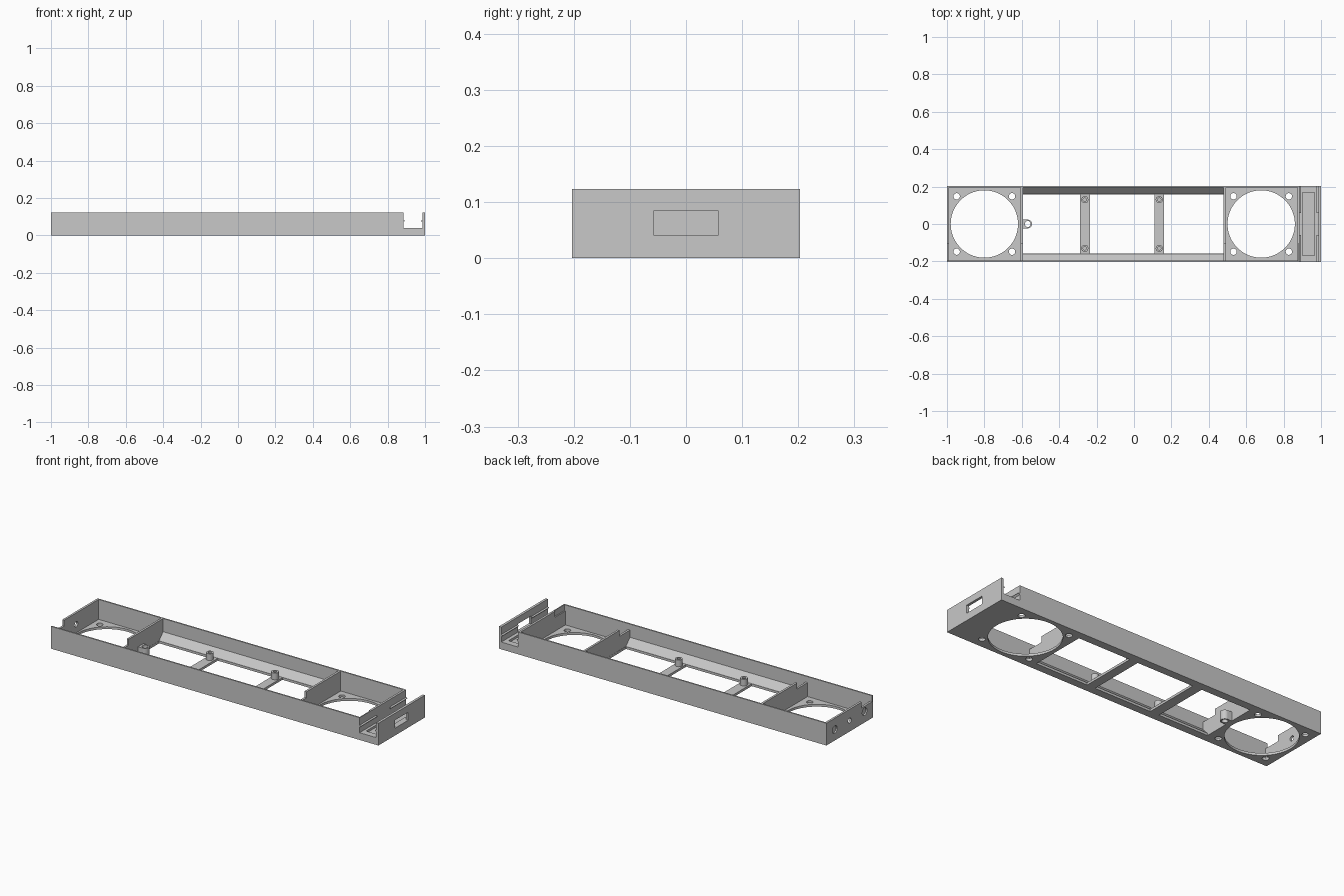
import bpy, bmesh
from mathutils import Matrix, Vector

if "Cube" in bpy.data.objects:
    bpy.data.objects.remove(bpy.data.objects["Cube"])

grey = bpy.data.materials.new("plain grey")
grey.use_nodes = True
grey.diffuse_color = (0.58, 0.58, 0.58, 1)
grey.node_tree.nodes["Principled BSDF"].inputs["Base Color"].default_value = (0.58, 0.58, 0.58, 1)

W, H, FLOOR, IN = 0.203, 0.123, 0.013, 0.195   # half width, height, floor, inner half width
SLOT, END = 0.885, 0.986                       # span of the board slot


def finish(name, bm):
    bmesh.ops.recalc_face_normals(bm, faces=bm.faces)
    mesh = bpy.data.meshes.new(name)
    bm.to_mesh(mesh)
    bm.free()
    mesh.materials.append(grey)
    obj = bpy.data.objects.new(name, mesh)
    bpy.context.scene.collection.objects.link(obj)
    return obj


def prism(name, x0, x1, profile):
    """Extrude a (y, z) profile along x."""
    bm = bmesh.new()
    face = bm.faces.new([bm.verts.new((x0, y, z)) for y, z in profile])
    new = bmesh.ops.extrude_face_region(bm, geom=[face])["geom"]
    bmesh.ops.translate(bm, vec=(x1 - x0, 0, 0),
                        verts=[v for v in new if isinstance(v, bmesh.types.BMVert)])
    return finish(name, bm)


def box(name, x0, x1, y0, y1, z0, z1):
    return prism(name, x0, x1, [(y0, z0), (y1, z0), (y1, z1), (y0, z1)])


def rod(name, centre, r, length, along_x=False, sides=32):
    bm = bmesh.new()
    turn = Matrix.Rotation(1.570796, 4, 'Y') if along_x else Matrix()
    bmesh.ops.create_cone(bm, cap_ends=True, segments=sides, radius1=r, radius2=r,
                          depth=length, matrix=Matrix.Translation(Vector(centre)) @ turn)
    return finish(name, bm)


def cut(target, cutter):
    cutter.hide_render = True
    mod = target.modifiers.new("cut", 'BOOLEAN')
    mod.operation, mod.solver, mod.object = 'DIFFERENCE', 'EXACT', cutter
    bpy.context.view_layer.objects.active = target
    bpy.ops.object.modifier_apply(modifier=mod.name)
    bpy.data.objects.remove(cutter)


def smooth(obj):
    bpy.ops.object.select_all(action='DESELECT')
    obj.select_set(True)
    bpy.context.view_layer.objects.active = obj
    bpy.ops.object.shade_smooth_by_angle(angle=0.6)


# Tray with two fan bays and a middle bay with sloped sides
tray = box("tray", -1, 1, -W, W, 0, H)
for x0, x1 in ((-0.988, -0.606), (0.491, 0.873)):
    cut(tray, box("bay", x0, x1, -IN, IN, FLOOR, 0.2))
cut(tray, prism("middle_bay", -0.594, 0.479,
                [(-0.16, FLOOR), (0.16, FLOOR), (IN, 0.05), (IN, 0.2), (-IN, 0.2), (-IN, 0.05)]))

# Openings left between the cross bars
for x0, x1 in ((-0.593, -0.29), (-0.235, 0.11), (0.16, 0.478)):
    cut(tray, box("opening", x0, x1, -0.159, 0.159, -0.1, 0.1))

# Fan holes and screw holes
for cx in (-0.8, 0.68):
    cut(tray, rod("fan_hole", (cx, 0, 0), 0.18, 0.1, sides=72))
    for sx in (-1, 1):
        for sy in (-1, 1):
            cut(tray, rod("screw_hole", (cx + sx * 0.148, sy * 0.148, 0), 0.017, 0.1, sides=24))

# Cable notch through all cross walls
cut(tray, box("cable_notch", -1.1, 0.88, -IN, -0.105, 0.09, 0.2))

# Board slot, its shallow pocket and the port window
cut(tray, box("slot", SLOT, END, -0.3, 0.3, 0.04, 0.2))
cut(tray, box("pocket", 0.9, 0.966, -0.168, 0.168, 0.028, 0.1))
cut(tray, box("port_window", 0.975, 1.1, -0.057, 0.057, 0.0405, 0.085))

# Holes in the closed end: two blind, one through
for y in (-0.13, 0.13):
    cut(tray, rod("blind_hole", (-1, y, 0.06), 0.021, 0.016, True))
cut(tray, rod("end_hole", (-1, 0, 0.06), 0.014, 0.1, True))
smooth(tray)

# Snap ridges on both sides of the slot
for label, x, d in (("inner", SLOT, 1), ("outer", END, -1)):
    for side, y0, y1 in (("front", -W, -0.06), ("back", 0.06, W)):
        bm = bmesh.new()
        pts = [(x - d * 0.002, 0.068), (x + d * 0.009, 0.078), (x - d * 0.002, 0.082)]
        face = bm.faces.new([bm.verts.new((px, y0, pz)) for px, pz in pts])
        new = bmesh.ops.extrude_face_region(bm, geom=[face])["geom"]
        bmesh.ops.translate(bm, vec=(0, y1 - y0, 0),
                            verts=[v for v in new if isinstance(v, bmesh.types.BMVert)])
        finish(f"{label}_snap_ridge_{side}", bm)

# Board posts on the cross bars
for i, x in enumerate((-0.263, 0.135)):
    for side, y in (("front", -0.13), ("back", 0.13)):
        post = rod(f"post_{side}_{i + 1}", (x, y, 0.031), 0.019, 0.038)
        cut(post, rod("bore", (x, y, 0.05), 0.009, 0.06, sides=24))
        smooth(post)

# Screw boss joined to the first cross wall
boss = rod("screw_boss", (-0.568, 0, 0.025), 0.023, 0.05)
bridge = box("boss_bridge", -0.6, -0.568, -0.023, 0.023, 0, 0.05)
for part in (boss, bridge):
    cut(part, rod("bore", (-0.568, 0, 0.025), 0.016, 0.2))
    smooth(part)
